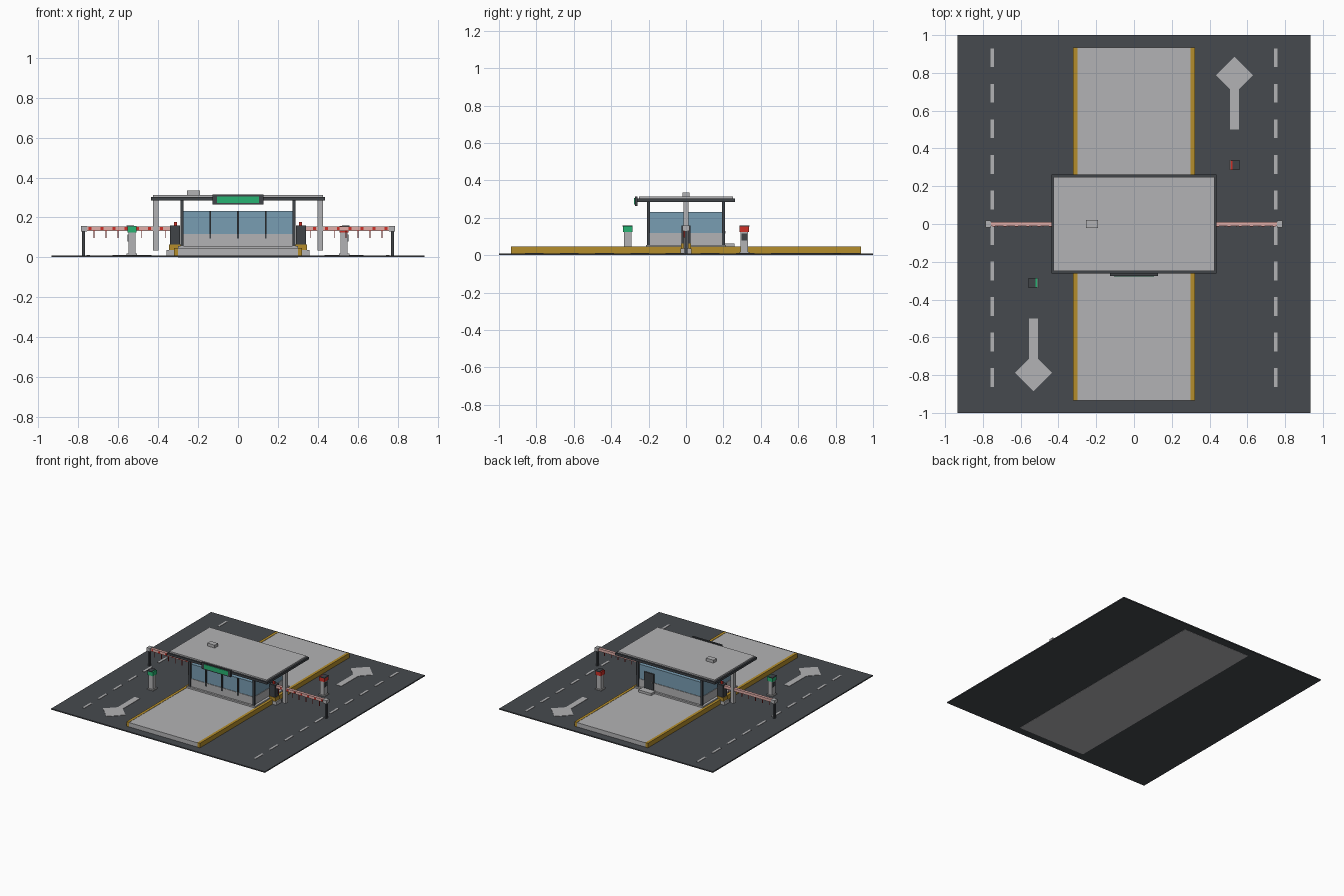
import bpy, bmesh, math

if "Cube" in bpy.data.objects:
    bpy.data.objects.remove(bpy.data.objects["Cube"])

def mat(name, r, g, b):
    m = bpy.data.materials.new(name)
    m.diffuse_color = (r, g, b, 1)
    m.use_nodes = True
    m.node_tree.nodes["Principled BSDF"].inputs["Base Color"].default_value = m.diffuse_color
    return m

ASPHALT = mat("asphalt", .062, .068, .077)
CONCRETE = mat("concrete", .45, .45, .46)
YELLOW = mat("curb_yellow", .46, .27, .025)
DARK = mat("dark_metal", .05, .056, .064)
GLASS = mat("window_blue", .19, .34, .45)
GREEN = mat("signal_green", .02, .45, .17)
RED = mat("signal_red", .62, .03, .02)
PINK = mat("barrier_pink", .75, .42, .39)

def obj(name, bm, m):
    me = bpy.data.meshes.new(name)
    bm.to_mesh(me)
    bm.free()
    me.materials.append(m)
    o = bpy.data.objects.new(name, me)
    bpy.context.collection.objects.link(o)
    return o

def add_box(bm, x0, x1, y0, y1, z0, z1):
    vs = bmesh.ops.create_cube(bm, size=1)["verts"]
    for v in vs:
        v.co = ((x0 + x1) / 2 + v.co.x * (x1 - x0),
                (y0 + y1) / 2 + v.co.y * (y1 - y0),
                (z0 + z1) / 2 + v.co.z * (z1 - z0))

def box(name, m, *b):
    """One or several boxes (x0, x1, y0, y1, z0, z1) in one object."""
    bm = bmesh.new()
    for d in (b if isinstance(b[0], tuple) else [b]):
        add_box(bm, *d)
    return obj(name, bm, m)

def sided(s, x0, x1):
    """Mirror an x range to side s."""
    return (x0, x1) if s > 0 else (-x1, -x0)

# road and traffic island
box("road", ASPHALT, -.935, .935, -1, 1, .001, .01)
box("island", CONCRETE, -.3, .3, -.935, .935, 0, .044)
box("island_curbs", YELLOW, *[(*sided(s, .3, .322), -.935, .935, .005, .046) for s in (1, -1)])

# lane dashes
for s, n in ((1, "right"), (-1, "left")):
    box(n + "_lane_dashes", CONCRETE,
        *[(*sided(s, .742, .759), .88 - .188 * k - .05, .88 - .188 * k + .05, .01, .0125)
          for k in range(10)])

# lane arrows: shaft plus diamond head
for s, n in ((1, "right"), (-1, "left")):
    bm = bmesh.new()
    x = s * .532
    y0, y1 = sorted((s * .5, s * .73))
    add_box(bm, x - .023, x + .023, y0, y1, .01, .0125)
    bmesh.ops.create_cone(bm, cap_ends=True, segments=4, radius1=.098, radius2=.098, depth=.0025)
    bm.verts.ensure_lookup_table()
    for v in bm.verts[8:]:
        v.co.x += x
        v.co.y += s * .788
        v.co.z += .01125
    obj(n + "_lane_arrow", bm, CONCRETE)

# booth: plinth, lower wall, windows
box("booth_plinth", CONCRETE, -.3, .3, -.215, .215, .04, .056)
box("booth_wall", CONCRETE, -.28, .28, -.2, .2, .056, .118)
box("booth_windows", GLASS, -.276, .276, -.196, .196, .118, .232)
box("corner_posts", DARK,
    *[(x - .008, x + .008, y - .008, y + .008, .05, .29) for x in (-.28, .28) for y in (-.2, .2)])
box("window_mullions", DARK,
    *[(x - .004, x + .004, -.205, -.195, .095, .232) for x in (-.14, 0, .14)])
# back door and step
box("door", DARK, .138, .222, .198, .207, .056, .19)
box("door_handle", CONCRETE, .148, .154, .207, .212, .115, .13)
box("door_step", CONCRETE, .125, .235, .2, .258, .044, .062)

# roof with dark trim, rooftop unit and sign
box("roof_trim", DARK, -.437, .437, -.262, .262, .284, .302)
box("roof_panel", CONCRETE, -.425, .425, -.25, .25, .3, .313)
box("rooftop_unit", CONCRETE, -.255, -.19, -.02, .02, .313, .336)
box("sign_frame", DARK, -.128, .128, -.274, -.26, .264, .314)
box("sign_face", GREEN, -.105, .105, -.277, -.273, .272, .306)

for s, n in ((1, "right"), (-1, "left")):
    # roof column
    box(n + "_roof_column", CONCRETE, *sided(s, .398, .426), -.014, .014, .035, .288)
    # barrier cabinet on a pad
    box(n + "_cabinet_pad", CONCRETE, *sided(s, .285, .358), -.03, .03, .008, .036)
    box(n + "_cabinet_band", YELLOW, *sided(s, .288, .347), -.026, .026, .036, .064)
    box(n + "_cabinet", DARK, *sided(s, .29, .342), -.023, .023, .064, .16)
    box(n + "_beacon", RED, *sided(s, .306, .322), -.008, .008, .16, .178)
    # barrier arm with red reflectors and hanging rods
    box(n + "_barrier_arm", PINK, *sided(s, .33, .765), -.011, .011, .133, .155)
    box(n + "_arm_reflectors", RED,
        *[(*sided(s, .375 + .06 * k, .39 + .06 * k), -.013, -.011, .137, .151) for k in range(7)])
    box(n + "_hanging_rods", RED,
        *[(*sided(s, .36 + .06 * k, .364 + .06 * k), -.013, -.009, .096, .136) for k in range(7)])
    # end support
    box(n + "_arm_post", DARK, *sided(s, .768, .783), -.009, .009, .01, .132)
    box(n + "_arm_cradle", CONCRETE, *sided(s, .757, .787), -.018, .018, .13, .158)

    # ticket post in the lane
    c = RED if s > 0 else GREEN
    y = s * .312
    box(n + "_ticket_base", CONCRETE, *sided(s, .505, .558), y - .027, y + .027, .01, .018)
    box(n + "_ticket_body", CONCRETE, *sided(s, .513, .55), y - .02, y + .02, .018, .125)
    box(n + "_ticket_head", c, *sided(s, .51, .555), y - .025, y + .025, .125, .156)
    box(n + "_ticket_cap", DARK, *sided(s, .521, .558), y - .027, y + .027, .154, .16)
    box(n + "_ticket_panel", DARK, *sided(s, .549, .553), y - .015, y + .015, .08, .115)
